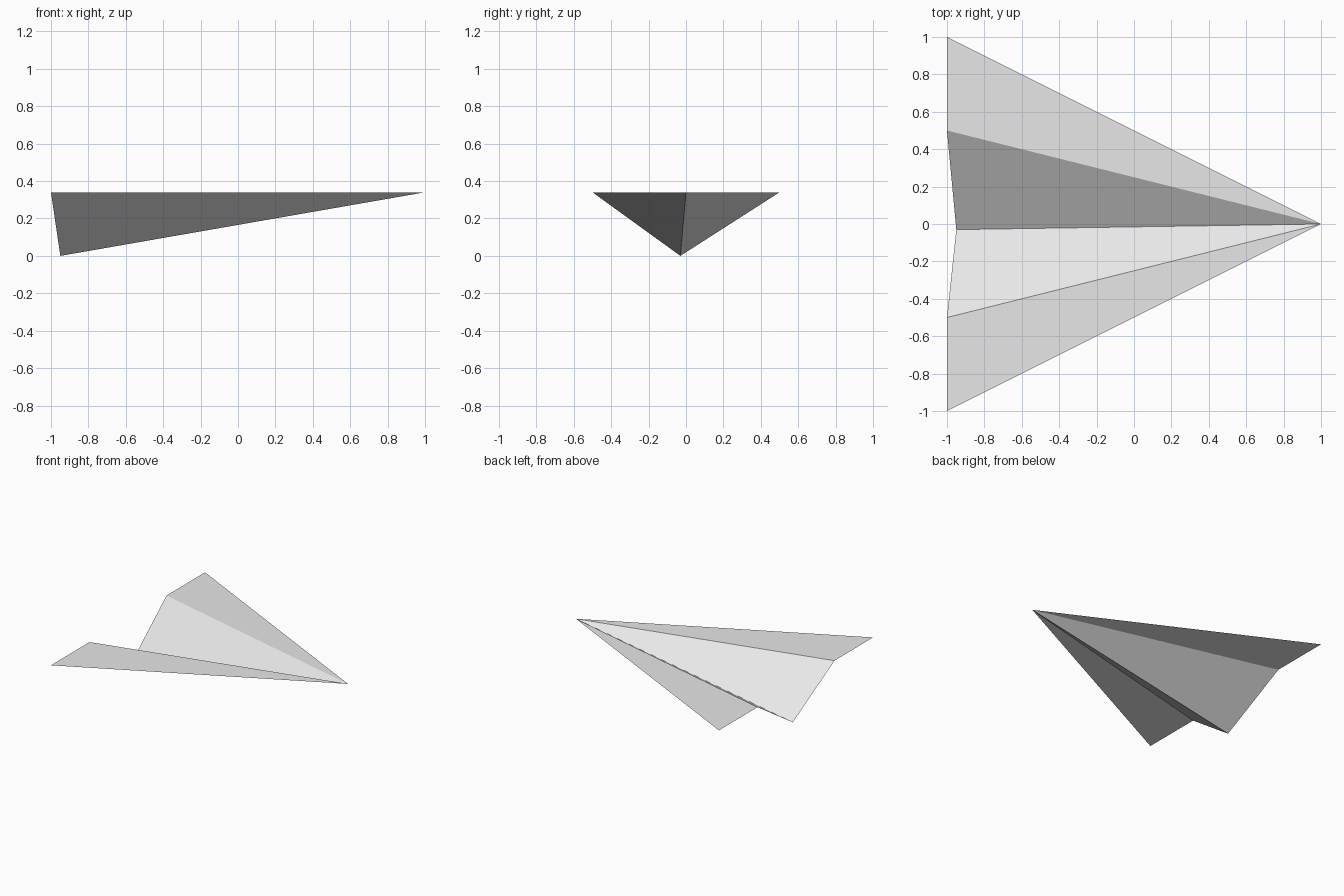
import bpy
import bmesh

cube = bpy.data.objects.get("Cube")
if cube:
    bpy.data.objects.remove(cube, do_unlink=True)

TOP = 0.34
NOSE = (1, 0, TOP)
KEEL = (-0.95, -0.03, 0)

# Plain paper
paper = bpy.data.materials.new("light_grey_paper")
paper.use_nodes = True
color = (0.8, 0.8, 0.8, 1)
paper.diffuse_color = color
paper.node_tree.nodes["Principled BSDF"].inputs["Base Color"].default_value = color


def folded_sheet(name, tail_points):
    """Fan of flat paper panels running from the nose to a tail profile."""
    bm = bmesh.new()
    nose = bm.verts.new(NOSE)
    tail = [bm.verts.new(p) for p in tail_points]
    for a, b in zip(tail, tail[1:]):
        bm.faces.new((nose, b, a))
    # Upper side faces up
    for f in bm.faces:
        f.normal_update()
        if f.normal.z < 0:
            f.normal_flip()
    mesh = bpy.data.meshes.new(name)
    bm.to_mesh(mesh)
    bm.free()
    mesh.materials.append(paper)
    obj = bpy.data.objects.new(name, mesh)
    bpy.context.collection.objects.link(obj)
    return obj


# Flat wing, inner fold, keel fold, inner fold, flat wing
folded_sheet("paper_plane", [
    (-1, -1, TOP), (-1, -0.5, TOP), KEEL, (-1, 0.5, TOP), (-1, 1, TOP)])
